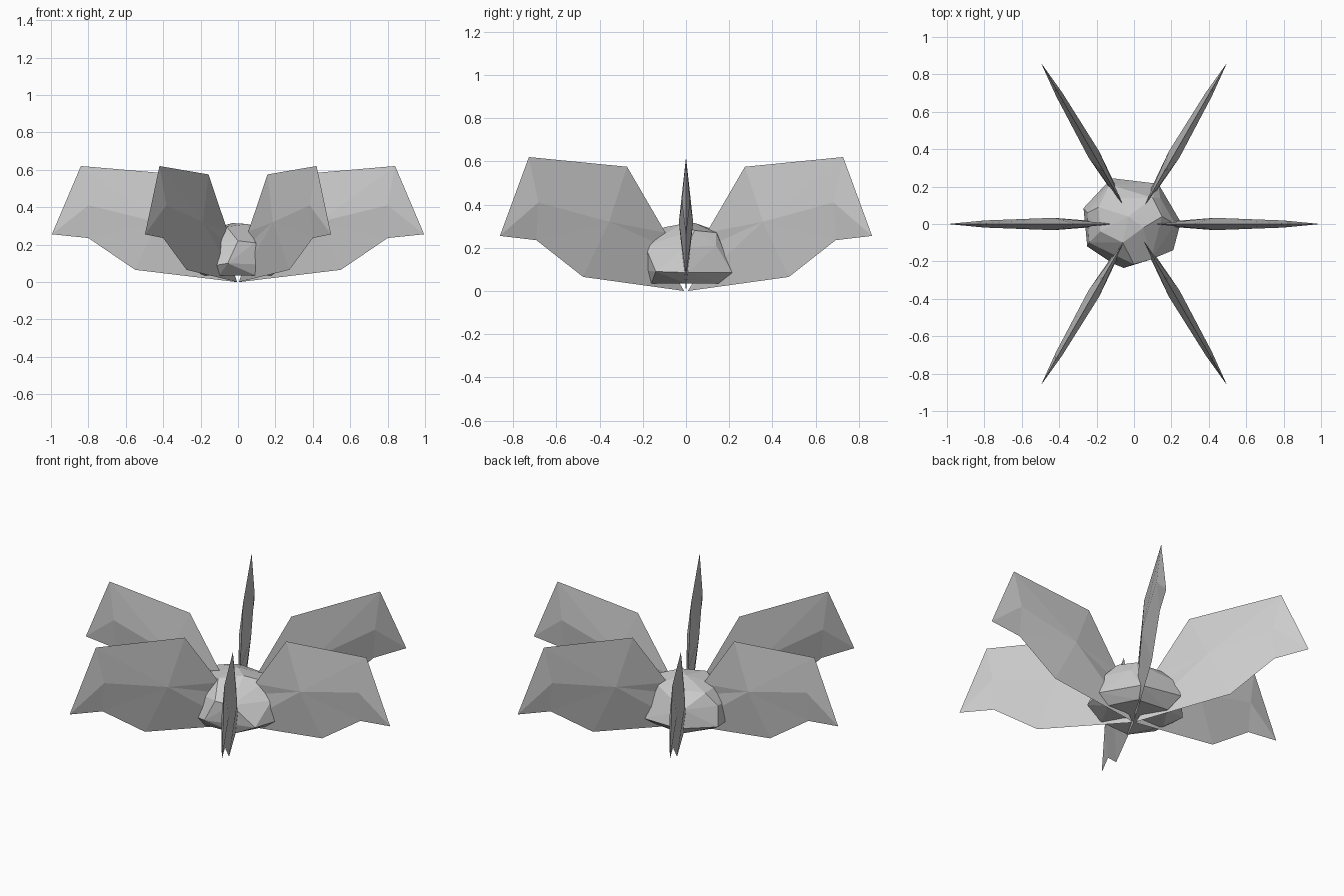
import bpy, bmesh
from math import cos, sin, radians

cube = bpy.data.objects.get("Cube")
if cube:
    bpy.data.objects.remove(cube)

stone = bpy.data.materials.new("plain grey")
stone.use_nodes = True
GREY = (0.6, 0.6, 0.6, 1)
stone.diffuse_color = GREY
stone.node_tree.nodes["Principled BSDF"].inputs["Base Color"].default_value = GREY


def finish(bm, name):
    bmesh.ops.recalc_face_normals(bm, faces=bm.faces)
    mesh = bpy.data.meshes.new(name)
    bm.to_mesh(mesh)
    bm.free()
    mesh.materials.append(stone)
    obj = bpy.data.objects.new(name, mesh)
    bpy.context.collection.objects.link(obj)
    return obj


# Blade outline as (radius, height), with two raised ridge points per side
OUTLINE = [(.01, 0), (.55, .065), (.8, .235), (.995, .255),
           (.84, .62), (.315, .575), (.11, .27), (.165, .225)]
HUB_RIDGE = (.43, .32, .033)
TIP_RIDGE = (.8, .41, .019)


def blade(name, angle):
    bm = bmesh.new()
    c, s = cos(angle), sin(angle)

    def vert(r, z, t=0):
        return bm.verts.new((r * c - t * s, r * s + t * c, z))

    rim = [vert(r, z) for r, z in OUTLINE]
    for side in (1, -1):
        hub = vert(HUB_RIDGE[0], HUB_RIDGE[1], side * HUB_RIDGE[2])
        tip = vert(TIP_RIDGE[0], TIP_RIDGE[1], side * TIP_RIDGE[2])
        inner = rim[4:] + rim[:3] + [tip]
        for i, v in enumerate(inner):
            bm.faces.new((hub, v, inner[(i + 1) % len(inner)]))
        for i in (2, 3):
            bm.faces.new((tip, rim[i], rim[i + 1]))
    return finish(bm, name)


for i in range(6):
    blade(f"blade_{i + 1}", radians(60 * i))

# Faceted core: the hull of a few uneven rings
CORE = [
    (-.03, .04, .315), (.05, -.02, .31),
    (-.19, .09, .27), (-.09, .14, .28), (.1, .14, .27),
    (.15, .04, .28), (-.06, -.1, .295), (-.18, -.04, .27),
    (.09, -.19, .21), (0, -.215, .22), (.14, .14, .21), (.22, 0, .2),
    (-.24, -.1, .19), (-.25, .06, .2), (-.13, .21, .2),
    (.25, .01, .085), (.21, -.14, .09), (.13, .215, .085), (-.12, .245, .1),
    (-.27, .085, .09), (-.25, -.12, .09), (-.055, -.235, .1), (-.115, -.21, .09),
    (.095, -.16, .035), (-.1, -.17, .035), (-.19, .02, .035),
    (-.09, .17, .035), (.1, .15, .035), (.18, 0, .035),
]
bm = bmesh.new()
points = [bm.verts.new(p) for p in CORE]
hull = bmesh.ops.convex_hull(bm, input=points)
loose = [v for v in bm.verts if not v.link_faces]
bmesh.ops.delete(bm, geom=loose, context='VERTS')
finish(bm, "faceted_core")
